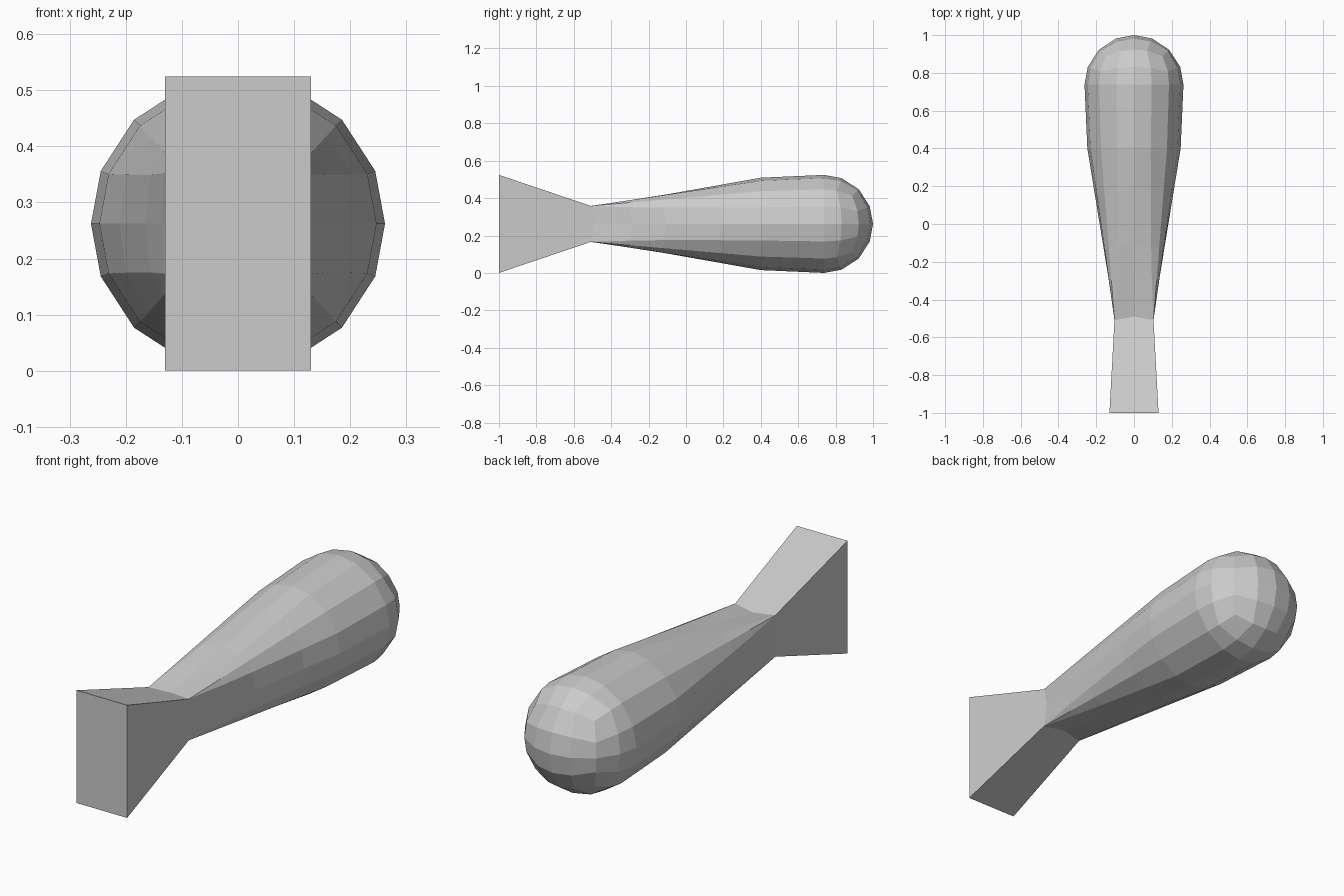
import bpy, bmesh, math
from mathutils import Vector

if "Cube" in bpy.data.objects:
    bpy.data.objects.remove(bpy.data.objects["Cube"])

R, ZC = 0.262, 0.262          # bulb radius and axis height
CAP_Y, NECK_Y = 0.738, -0.51
NX, NZ = 0.103, 0.096         # half width and height of the neck

grey = bpy.data.materials.new("grey")
grey.diffuse_color = (0.6, 0.6, 0.6, 1)
grey.use_nodes = True
grey.node_tree.nodes["Principled BSDF"].inputs["Base Color"].default_value = grey.diffuse_color


def finish(bm, name):
    bmesh.ops.recalc_face_normals(bm, faces=bm.faces)
    mesh = bpy.data.meshes.new(name)
    bm.to_mesh(mesh)
    bm.free()
    mesh.materials.append(grey)
    obj = bpy.data.objects.new(name, mesh)
    bpy.context.collection.objects.link(obj)
    return obj


# Body: rounded end from half a quad sphere
bm = bmesh.new()
bmesh.ops.create_cube(bm, size=2)
bmesh.ops.subdivide_edges(bm, edges=bm.edges[:], cuts=3, use_grid_fill=True)
for v in bm.verts:
    p = Vector([math.copysign(0.384, c) if 0.4 < abs(c) < 0.6 else c for c in v.co])
    v.co = p.normalized()
bmesh.ops.delete(bm, geom=[v for v in bm.verts if v.co.y < -0.01], context='VERTS')
for v in bm.verts:
    v.co = v.co * R + Vector((0, CAP_Y, ZC))

# Body: rings tapering from round to the square neck
ring = sorted((v for v in bm.verts if abs(v.co.y - CAP_Y) < 0.001),
              key=lambda v: math.atan2(v.co.z - ZC, v.co.x))
units = [((v.co.x) / R, (v.co.z - ZC) / R) for v in ring]
# y, and strip pinch that narrows the four flat strips between the ends
for y, pinch in ((0.4, 0), (0.18, 0.003), (-0.12, 0.006), (-0.3, 0.005), (NECK_Y, 0)):
    t = (0.4 - y) / (0.4 - NECK_Y)
    new = []
    for ux, uz in units:
        mx, mz = abs(ux) < 0.1, abs(uz) < 0.1
        nx = 0 if mx else math.copysign(NX, ux)
        nz = 0 if mz else math.copysign(NZ, uz)
        yy = y
        if mx or mz:                      # strip centres end a little further back
            yy += 0.02 * t
            nx, nz = nx * 0.99, nz * 0.93
        x = ux * 0.247 * (1 - t) + nx * t
        z = uz * 0.247 * (1 - t) + nz * t
        if 0.1 < abs(ux) < 0.6:
            x -= math.copysign(pinch, ux)
        if 0.1 < abs(uz) < 0.6:
            z -= math.copysign(pinch, uz)
        new.append(bm.verts.new((x, yy, ZC + z)))
    for i in range(16):
        j = (i + 1) % 16
        bm.faces.new((ring[i], ring[j], new[j], new[i]))
    ring = new
bmesh.ops.remove_doubles(bm, verts=bm.verts, dist=0.0005)
finish(bm, "bulb_body")

# Tail: wedge flaring from the neck to a tall flat end
bm = bmesh.new()
bmesh.ops.create_cube(bm, size=2)
for v in bm.verts:
    sx, sy, sz = v.co
    v.co = (sx * 0.13, -1, ZC + sz * R) if sy < 0 else (sx * (NX - 0.001), -0.485, ZC + sz * (NZ - 0.008))
finish(bm, "flared_tail")
